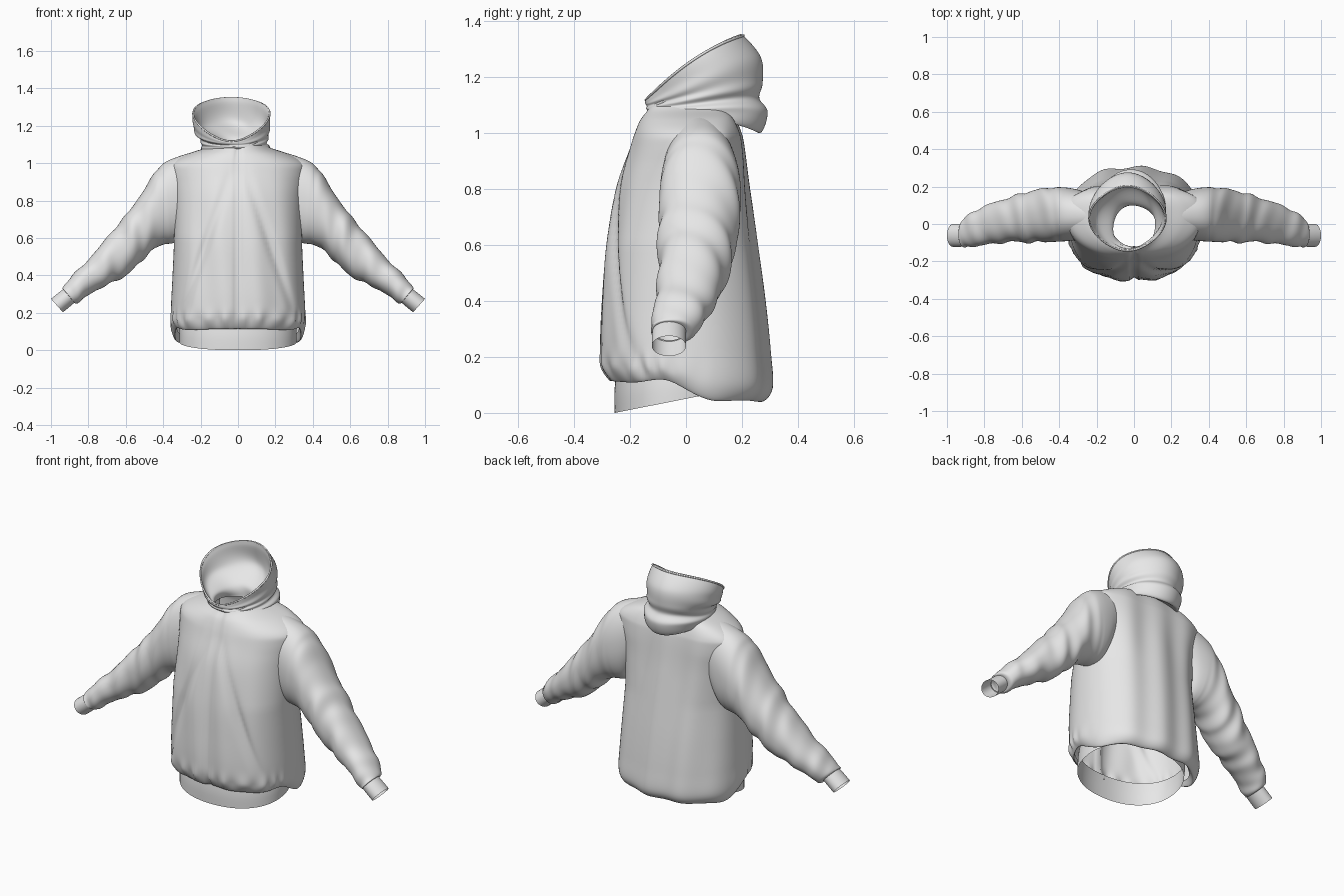
import bpy, bmesh, math
from mathutils import Vector

cube = bpy.data.objects.get("Cube")
if cube:
    bpy.data.objects.remove(cube, do_unlink=True)

cloth = bpy.data.materials.new("grey cloth")
cloth.use_nodes = True
GREY = (0.8, 0.8, 0.8, 1)
cloth.diffuse_color = GREY
cloth.node_tree.nodes["Principled BSDF"].inputs["Base Color"].default_value = GREY


def bell(value, centre, width):
    return math.exp(-((value - centre) / width) ** 2)


def spline(rings, t):
    """Smoothly blend the ring parameters at position t."""
    last = len(rings) - 1
    i = min(int(t), last - 1)
    f = t - i
    a, b, c, d = (rings[min(max(k, 0), last)] for k in (i - 1, i, i + 1, i + 2))
    return [q + f / 2 * (r - p + f * (2 * p - 5 * q + 4 * r - s + f * (3 * (q - r) + s - p)))
            for p, q, r, s in zip(a, b, c, d)]


def power(v, n):
    return math.copysign(abs(v) ** (2 / n), v)


def loft(name, rings, axes, fold=None, seg=120, steps=7, n=2.0, mirror=False):
    """Skin a tube of cloth over oval rings; fold() shapes the creases."""
    bm = bmesh.new()
    rows = []
    count = (len(rings) - 1) * steps
    for j in range(count + 1):
        t = j / steps
        front, back, side = axes(*spline(rings, t))
        mid, half = (front + back) / 2, (front - back) / 2
        row = []
        for k in range(seg):
            th = math.tau * k / seg
            p = mid + half * power(math.cos(th), n) + side * power(math.sin(th), n)
            if fold:
                p = fold(p, mid, t, th)
            row.append(bm.verts.new(p))
        rows.append(row)
    for lower, upper in zip(rows, rows[1:]):
        for k in range(seg):
            m = (k + 1) % seg
            bm.faces.new((lower[k], lower[m], upper[m], upper[k]))
    bmesh.ops.recalc_face_normals(bm, faces=bm.faces)
    mesh = bpy.data.meshes.new(name)
    bm.to_mesh(mesh)
    bm.free()
    mesh.shade_smooth()
    mesh.materials.append(cloth)
    obj = bpy.data.objects.new(name, mesh)
    bpy.context.collection.objects.link(obj)
    if mirror:
        obj.modifiers.new("other side", "MIRROR")


def upright(yf, zf, yb, zb, w, cx=0.0):
    return Vector((cx, yf, zf)), Vector((cx, yb, zb)), Vector((w, 0, 0))


def slanted(xt, zt, xb, zb, y0, y1):
    y = (y0 + y1) / 2
    return Vector((xt, y, zt)), Vector((xb, y, zb)), Vector((0, (y1 - y0) / 2, 0))


# Body: front y and z, back y and z, half width
body_rings = [
    (-.262, .14, .235, .08, .325),
    (-.268, .115, .265, .04, .338),
    (-.298, .17, .303, .09, .36),
    (-.303, .26, .296, .22, .358),
    (-.298, .4, .277, .4, .35),
    (-.283, .6, .25, .6, .342),
    (-.25, .8, .222, .8, .345),
    (-.205, .94, .205, .95, .365),
    (-.185, 1.0, .195, 1.0, .355),
    (-.165, 1.045, .175, 1.05, .275),
    (-.14, 1.08, .15, 1.08, .18),
    (-.13, 1.1, .13, 1.1, .14),
]


def body_fold(p, mid, t, th):
    q = p.copy()
    side = math.sin(th) ** 2
    low = min(max((1.05 - p.z) / .5, 0), 1)
    # shoulders sit back, front hem is gathered and dips towards the back
    q.y += .05 * side * min(max((p.z - .6) / .3, 0), 1)
    gather = .022 * math.sin(24 * th + 2 * math.sin(5 * th)) * bell(p.z, .15, .05)
    q += (p - mid) * gather * min(max(t - 1, 0), 1) * max(0, math.cos(th) + .3)
    hem = bell(t, 1, 1.2)
    q.z += hem * (.03 * bell(p.y, -.08, .08) - .02 * bell(p.y, .1, .08))
    facing = abs(math.cos(th))
    if math.cos(th) > 0:
        # centre seam and the two creases spreading towards the hem
        q.y += .014 * bell(p.x, 0, .014) * facing
        line = .04 + .26 * max(.95 - p.z, 0) / .75
        q.y += .02 * bell(abs(p.x), line, .025) * low * facing
        q.y += .006 * math.sin(p.x * 34 + p.z * 3) * low * facing
    else:
        q.y += .008 * math.sin(p.x * 30 + 2 * p.z) * min(1, low + .4) * facing
    return q


loft("body", body_rings, upright, body_fold, seg=160, n=2.35)

# Waistband: low at the front, tucked up inside at the back
band_rings = [(-.255, 0, .2, .09, .313), (-.256, .07, .21, .13, .313),
              (-.25, .14, .215, .17, .308)]
loft("waistband", band_rings, upright, n=2.2, steps=4)

# Sleeves: upper x and z, lower x and z, front and back y
sleeve_rings = [
    (.2, 1.07, .29, .62, -.07, .165),
    (.3, 1.042, .315, .585, -.085, .185),
    (.385, 1.008, .35, .572, -.092, .195),
    (.435, .962, .4, .565, -.095, .195),
    (.5, .865, .47, .525, -.095, .19),
    (.58, .745, .53, .46, -.1, .175),
    (.65, .665, .6, .4, -.095, .155),
    (.73, .565, .675, .36, -.1, .13),
    (.82, .465, .75, .325, -.11, .1),
    (.89, .395, .82, .28, -.12, .065),
    (.935, .34, .865, .25, -.125, .03),
    (.935, .325, .875, .26, -.115, -.005),
]


def sleeve_fold(p, mid, t, th):
    amount = .035 * min(max(t - 2, 0) / 3, 1) * min(11 - t, 1)
    wave = math.sin(3.6 * t + 2.2 * math.cos(th + .6)) + .5 * math.sin(6 * t - 3 * math.sin(th))
    return p + (p - mid) * amount * wave


loft("sleeve", sleeve_rings, slanted, sleeve_fold, seg=72, steps=9, n=2.2, mirror=True)

cuff_rings = [(.93, .33, .87, .258, -.12, 0), (.965, .303, .903, .23, -.122, 0),
              (1.0, .275, .936, .203, -.122, 0)]
loft("cuff", cuff_rings, slanted, seg=40, steps=3, mirror=True)

# Hood: outside from the neck to the rim, then down the inside
RIM = (-.143, 1.118, .205, 1.348, .205, -.035)
hood_rings = [
    (-.12, 1.07, .13, 1.08, .14, 0),
    (-.13, 1.075, .21, 1.05, .165, 0),
    (-.137, 1.08, .265, 1.02, .178, -.01),
    (-.143, 1.088, .292, 1.08, .182, -.015),
    (-.14, 1.096, .262, 1.125, .176, -.02),
    (-.145, 1.104, .274, 1.18, .197, -.03),
    (-.147, 1.112, .268, 1.27, .207, -.035),
    RIM,
    (-.132, 1.115, .195, 1.335, .196, -.035),
    (-.13, 1.105, .2, 1.22, .17, -.025),
    (-.13, 1.095, .11, 1.13, .118, 0),
    (-.12, 1.07, .1, 1.07, .12, 0),
]


def hood_shape(p, mid, t, th):
    """Arch the sides upwards and narrow the front and the crown."""
    upper = bell(t, 7, 2.4)
    q = p.copy()
    q.z += .032 * math.sin(th) ** 2 * upper
    q.x = mid.x + (p.x - mid.x) * (1 - .2 * math.cos(th) ** 2 * upper)
    return q


def hood_fold(p, mid, t, th):
    back = max(0, -math.cos(th))
    q = hood_shape(p, mid, t, th)
    # pointed droop at the nape
    q.z -= .02 * back ** 4 * bell(t, 2, .9)
    # soft rolls across the cloth
    outer = bell(t, 4, 1.3)
    rolls = math.sin(5 * t + 3 * math.cos(th + .4)) * math.sin(th) ** 2
    q += (p - mid) * .035 * outer * rolls
    inner = bell(t, 9.7, .9)
    q += (p - mid) * .05 * inner * math.sin(4 * th + 3 * t)
    return q


loft("hood", hood_rings, upright, hood_fold, steps=8)

# Stitched hem around the hood opening
front, back, side = upright(*RIM)
mid, half = (front + back) / 2, (front - back) / 2
curve = bpy.data.curves.new("hood_rim", "CURVE")
curve.dimensions = "3D"
curve.bevel_depth = .005
curve.bevel_resolution = 2
path = curve.splines.new("POLY")
path.points.add(63)
path.use_cyclic_u = True
for k, point in enumerate(path.points):
    th = math.tau * k / 64
    p = mid + half * math.cos(th) + side * math.sin(th)
    point.co = (*hood_shape(p, mid, 7, th), 1)
curve.materials.append(cloth)
bpy.context.collection.objects.link(bpy.data.objects.new("hood_rim", curve))
